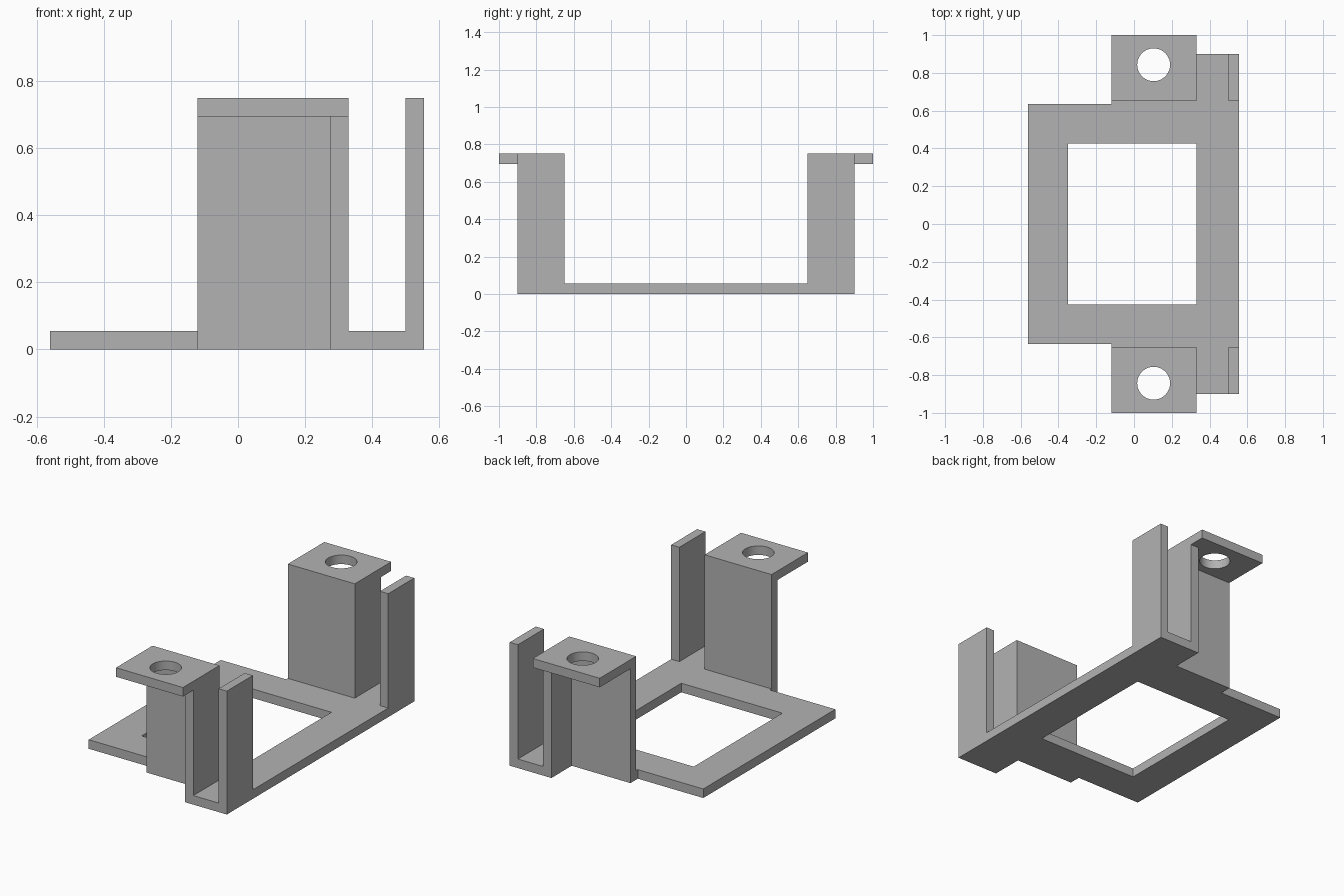
import bpy, bmesh, math

cube = bpy.data.objects.get("Cube")
if cube:
    bpy.data.objects.remove(cube, do_unlink=True)

grey = bpy.data.materials.new("plain grey")
grey.use_nodes = True
colour = (0.45, 0.45, 0.45, 1)
grey.diffuse_color = colour
grey.node_tree.nodes["Principled BSDF"].inputs["Base Color"].default_value = colour

T = 0.055          # sheet thickness
TOP = 0.75         # overall height
LEFT, RIGHT = -0.12, 0.33   # tower extent in x
OUTER = 0.555      # outer edge in x
INNER_Y, END_Y = 0.65, 0.9  # tower extent in y


def prism(name, outline, z0, z1):
    """Extrude a flat outline from z0 to z1."""
    bm = bmesh.new()
    face = bm.faces.new([bm.verts.new((x, y, z0)) for x, y in outline])
    grown = bmesh.ops.extrude_face_region(bm, geom=[face])["geom"]
    bmesh.ops.translate(bm, vec=(0, 0, z1 - z0),
                        verts=[v for v in grown if isinstance(v, bmesh.types.BMVert)])
    bmesh.ops.recalc_face_normals(bm, faces=bm.faces)
    mesh = bpy.data.meshes.new(name)
    bm.to_mesh(mesh)
    bm.free()
    mesh.materials.append(grey)
    obj = bpy.data.objects.new(name, mesh)
    bpy.context.collection.objects.link(obj)
    return obj


def rect(x0, x1, y0, y1):
    return [(x0, y0), (x1, y0), (x1, y1), (x0, y1)]


def circle(x, y, r, n=48):
    return [(x + r * math.cos(math.tau * i / n), y + r * math.sin(math.tau * i / n))
            for i in range(n)]


# Half of the base frame, up to the mirror line at y = 0
bracket = prism("mounting_bracket", [
    (-0.56, 0), (-0.35, 0), (-0.35, 0.426), (RIGHT, 0.426), (RIGHT, 0), (OUTER, 0),
    (OUTER, END_Y), (RIGHT - T, END_Y), (RIGHT - T, INNER_Y + T),
    (LEFT, INNER_Y + T), (LEFT, 0.634), (-0.56, 0.634)], 0, T)

# Angled tower wall, outer guide wall, top tab and its screw hole
parts = [
    (prism("tower_wall", [
        (LEFT, INNER_Y), (RIGHT, INNER_Y), (RIGHT, END_Y), (RIGHT - T, END_Y),
        (RIGHT - T, INNER_Y + T), (LEFT, INNER_Y + T)], 0, TOP), "UNION"),
    (prism("guide_wall", rect(OUTER - T, OUTER, INNER_Y, END_Y), 0, TOP), "UNION"),
    (prism("top_tab", rect(LEFT, RIGHT, INNER_Y, 1), TOP - T, TOP), "UNION"),
    (prism("screw_hole", circle(0.104, 0.843, 0.087), TOP - 2 * T, TOP + T), "DIFFERENCE"),
]
for part, operation in parts:
    mod = bracket.modifiers.new(part.name, "BOOLEAN")
    mod.operation = operation
    mod.solver = "EXACT"
    mod.object = part

# Bake the joined half, clean flat seams and open it at the mirror line
depsgraph = bpy.context.evaluated_depsgraph_get()
bm = bmesh.new()
bm.from_mesh(bracket.evaluated_get(depsgraph).to_mesh())
bmesh.ops.remove_doubles(bm, verts=bm.verts, dist=0.0001)
bmesh.ops.dissolve_limit(bm, angle_limit=math.radians(1), verts=bm.verts, edges=bm.edges)
cut = [f for f in bm.faces if all(abs(v.co.y) < 0.001 for v in f.verts)]
bmesh.ops.delete(bm, geom=cut, context="FACES")
bracket.modifiers.clear()
bm.to_mesh(bracket.data)
bm.free()
for part, _ in parts:
    bpy.data.objects.remove(part, do_unlink=True)

# Second half
mirror = bracket.modifiers.new("mirror", "MIRROR")
mirror.use_axis = (False, True, False)

# Round the hole's shading, keep all other edges sharp
bpy.ops.object.select_all(action="DESELECT")
bracket.select_set(True)
bpy.context.view_layer.objects.active = bracket
bpy.ops.object.shade_smooth_by_angle(angle=math.radians(30))
